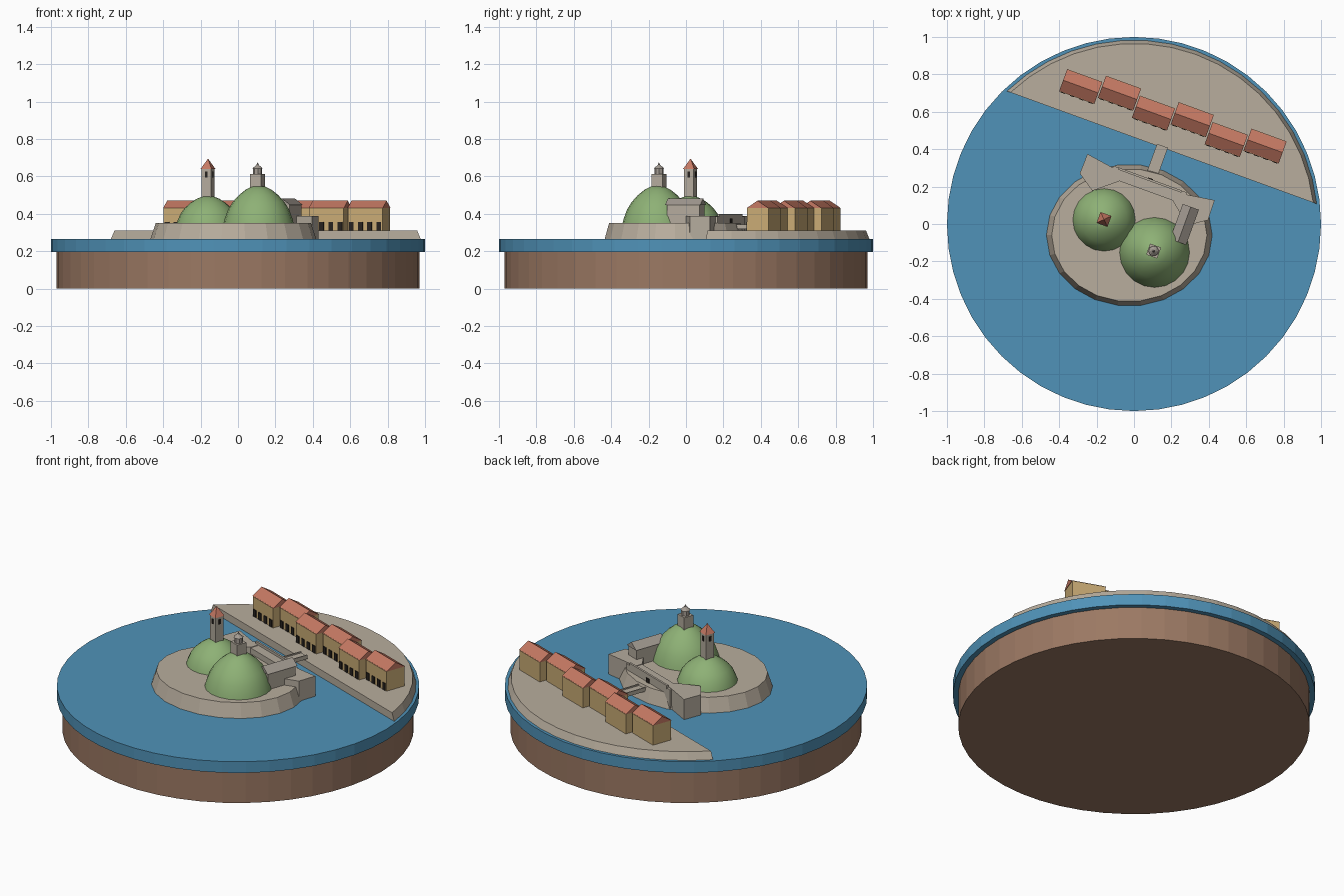
import bpy, bmesh, math

old = bpy.data.objects.get("Cube")
if old:
    bpy.data.objects.remove(old, do_unlink=True)

TURN = math.radians(-20)   # the town, fort and towers share one heading


def material(name, r, g, b):
    m = bpy.data.materials.new(name)
    m.use_nodes = True
    m.diffuse_color = (r, g, b, 1)
    m.node_tree.nodes["Principled BSDF"].inputs["Base Color"].default_value = (r, g, b, 1)
    return m


soil = material("soil_brown", .33, .19, .125)
water = material("water_blue", .08, .29, .48)
sand = material("sand_stone", .48, .42, .34)
stone = material("fort_stone", .46, .41, .34)
slate = material("grey_slate", .37, .33, .29)
grass = material("hill_green", .27, .44, .18)
tile = material("terracotta", .56, .19, .125)
plaster = material("ochre_plaster", .59, .41, .18)
dark = material("dark_opening", .02, .016, .013)


def finish(name, bm, mat, turned):
    bmesh.ops.recalc_face_normals(bm, faces=bm.faces[:])
    mesh = bpy.data.meshes.new(name)
    bm.to_mesh(mesh)
    bm.free()
    mesh.materials.append(mat)
    ob = bpy.data.objects.new(name, mesh)
    bpy.context.collection.objects.link(ob)
    if turned:
        ob.rotation_euler.z = TURN
    return ob


def loft(name, rings, mat, turned=True):
    """Solid through (outline, height) rings of equal point count."""
    bm = bmesh.new()
    loops = [[bm.verts.new((x, y, z)) for x, y in pts] for pts, z in rings]
    n = len(loops[0])
    for a, b in zip(loops, loops[1:]):
        for i in range(n):
            j = (i + 1) % n
            bm.faces.new((a[i], a[j], b[j], b[i]))
    bm.faces.new(loops[0][::-1])
    bm.faces.new(loops[-1])
    bmesh.ops.remove_doubles(bm, verts=bm.verts[:], dist=.00005)
    return finish(name, bm, mat, turned)


def ellipse(x, y, rx, ry, n, start=0):
    return [(x + rx * math.cos(start + math.tau * i / n),
             y + ry * math.sin(start + math.tau * i / n)) for i in range(n)]


def rect(x, y, w, d):
    return [(x - w / 2, y - d / 2), (x + w / 2, y - d / 2),
            (x + w / 2, y + d / 2), (x - w / 2, y + d / 2)]


def box(name, x, y, w, d, z0, z1, mat):
    return loft(name, [(rect(x, y, w, d), z0), (rect(x, y, w, d), z1)], mat)


def gable(name, x, y, w, d, z0, z1, mat, along_x=True):
    ridge = rect(x, y, w, 0) if along_x else rect(x, y, 0, d)
    bm = bmesh.new()
    low = [bm.verts.new((*p, z0)) for p in rect(x, y, w, d)]
    a, b = (bm.verts.new((*p, z1)) for p in (ridge[0], ridge[2]))
    bm.faces.new(low)
    if along_x:
        faces = ((low[0], low[1], b, a), (low[2], low[3], a, b),
                 (low[1], low[2], b), (low[3], low[0], a))
    else:
        faces = ((low[1], low[2], b, a), (low[3], low[0], a, b),
                 (low[0], low[1], a), (low[2], low[3], b))
    for f in faces:
        bm.faces.new(f)
    return finish(name, bm, mat, True)


# Earth base and water disc
for name, r, z0, z1, mat in (("earth_base", .97, 0, .2, soil),
                             ("water_disc", 1, .197, .265, water)):
    ring = ellipse(0, 0, r, r, 48)
    loft(name, [(ring, z0), (ring, z1)], mat, False)


# Mainland shore: a circle segment with a straight quay
def segment(r, chord, n=16):
    a0 = math.asin(chord / r)
    step = (math.pi - 2 * a0) / n
    return [(r * math.cos(a0 + step * i), r * math.sin(a0 + step * i)) for i in range(n + 1)]


loft("shore", [(segment(.985, .435), .26), (segment(.965, .435), .31)], sand)

# Row of town houses, every second one set back
for i in range(6):
    u, v = -.519 + .207 * i, .593 + .038 * (i % 2)
    box(f"house_wall_{i}", u, v, .195, .122, .305, .432, plaster)
    gable(f"house_roof_{i}", u, v, .2, .126, .43, .47, tile)
    for k in range(4):
        box(f"house_arch_{i}_{k}", u + .052 * (k - 1.5), v - .062, .026, .008, .312, .355, dark)

# Rocky island
loft("island", [(ellipse(-.025, -.06, .445, .38, 22), .26),
                (ellipse(-.025, -.06, .415, .355, 22), .35)], sand, False)

# Green hills
for name, x, y, r, h in (("hill_west", -.16, .022, .168, .145),
                         ("hill_east", .11, -.152, .188, .2)):
    profile = ((1, -.02), (.97, .1), (.87, .36), (.74, .56), (.56, .75),
               (.36, .9), (.18, .98), (.02, 1))
    hill = loft(name, [(ellipse(x, y, r * a, r * a, 20), .35 + h * b) for a, b in profile],
                grass, False)
    bpy.ops.object.select_all(action="DESELECT")
    hill.select_set(True)
    bpy.context.view_layer.objects.active = hill
    bpy.ops.object.shade_smooth_by_angle(angle=math.radians(40))

# Bell tower with a tiled spire
bu, bv = -.159, -.032
box("bell_tower", bu, bv, .055, .055, .45, .642, stone)
loft("bell_tower_spire", [(rect(bu, bv, .062, .062), .64), (rect(bu, bv, 0, 0), .695)], tile)
for s in (-1, 1):
    box("bell_opening_front_back", bu, bv + s * .027, .014, .006, .595, .625, dark)
    box("bell_opening_side", bu + s * .027, bv, .006, .014, .595, .625, dark)

# Square tower with a lantern
lu, lv = .148, -.1
box("lantern_tower", lu, lv, .062, .062, .5, .612, stone)
lantern = ellipse(lu, lv, .024, .024, 8, math.pi / 8)
cap = ellipse(lu, lv, .028, .028, 8, math.pi / 8)
loft("lantern", [(lantern, .61), (lantern, .645)], slate)
loft("lantern_cap", [(cap, .643), (ellipse(lu, lv, .008, .008, 8), .66),
                     (ellipse(lu, lv, 0, 0, 8), .676)], slate)

# Fort: curtain wall between two mirrored pointed bastions
box("curtain_wall", 0, .222, .42, .066, .26, .385, stone)
box("parapet", 0, .25, .36, .012, .38, .4, stone)
for name, s in (("bastion_east", 1), ("bastion_west", -1)):
    plan = [(s * .15, .19), (s * .27, .09), (s * .365, .155), (s * .362, .267), (s * .15, .235)]
    loft(name, [(plan, .26), (plan, .388)], stone)
box("gate", 0, .256, .03, .008, .34, .375, dark)

# Bridge from the gate to the quay
box("bridge_deck", 0, .35, .062, .19, .318, .334, stone)
for s in (-1, 1):
    box("bridge_rail", s * .028, .35, .006, .19, .33, .342, stone)

# Barracks hall behind the east bastion
box("hall_wall", .254, .09, .08, .185, .34, .45, stone)
gable("hall_roof", .254, .09, .092, .2, .447, .482, slate, along_x=False)
